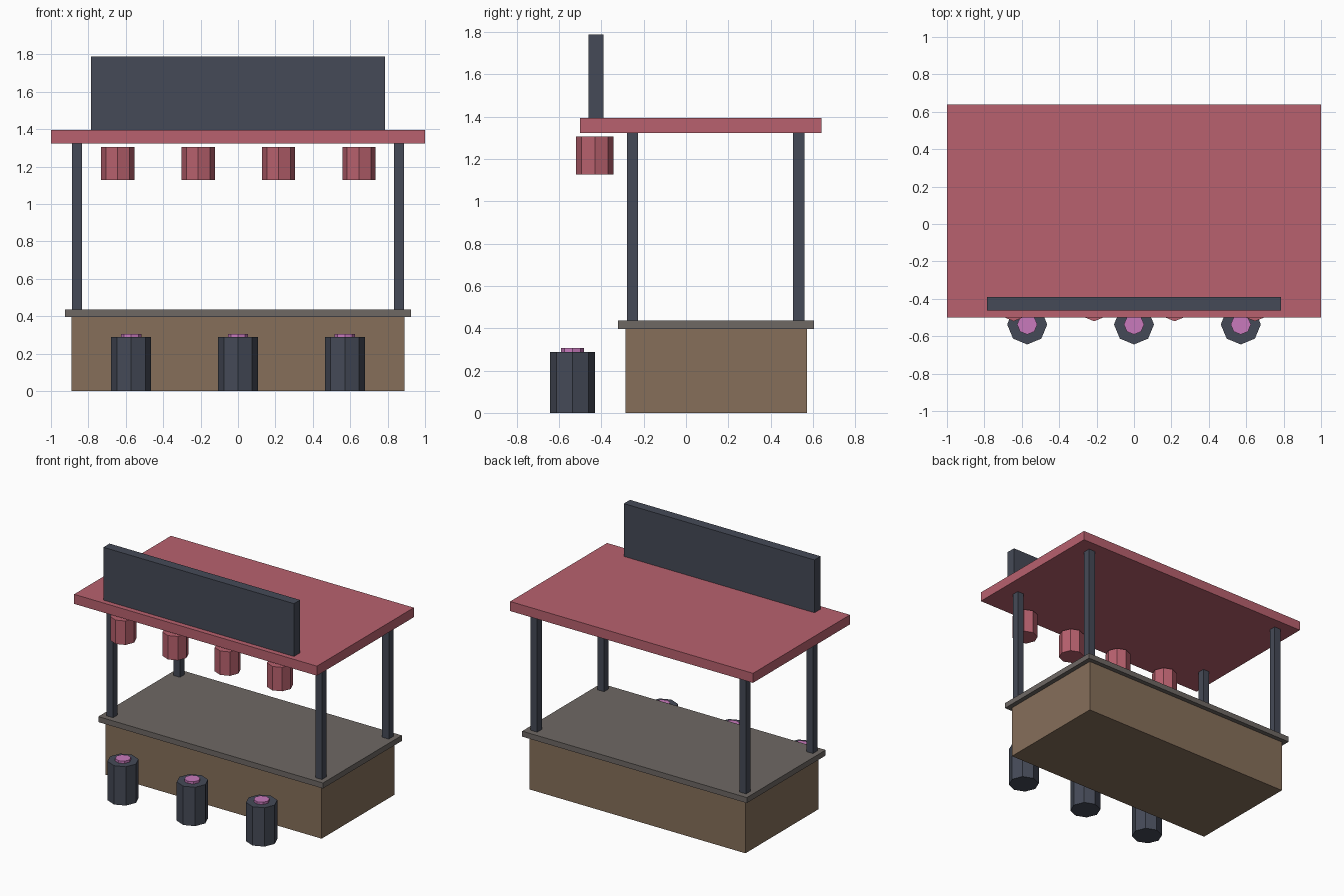
import bpy
import math

cube = bpy.data.objects.get("Cube")
if cube:
    bpy.data.objects.remove(cube, do_unlink=True)


def material(name, rgb):
    """Flat material from an 8-bit display colour."""
    linear = [((c / 255 + 0.055) / 1.055) ** 2.4 for c in rgb] + [1]
    mat = bpy.data.materials.new(name)
    mat.use_nodes = True
    mat.diffuse_color = linear
    bsdf = mat.node_tree.nodes["Principled BSDF"]
    bsdf.inputs["Base Color"].default_value = linear
    bsdf.inputs["Roughness"].default_value = 0.8
    return mat


RED = material("canopy red", (184, 97, 110))
SLATE = material("dark slate", (69, 74, 87))
WOOD = material("brown wood", (134, 111, 90))
GREY = material("counter grey", (110, 104, 100))
PINK = material("cushion pink", (200, 122, 188))


def finish(name, mat):
    obj = bpy.context.object
    obj.name = name
    obj.data.materials.append(mat)


def box(name, mat, x, y, z):
    """Box from (min, max) ranges on each axis."""
    spans = (x, y, z)
    bpy.ops.mesh.primitive_cube_add(size=1, location=[(a + b) / 2 for a, b in spans])
    bpy.context.object.scale = [b - a for a, b in spans]
    bpy.ops.object.transform_apply(location=False, rotation=False, scale=True)
    finish(name, mat)


def prism(name, mat, radius, x, y, z, turn=0):
    """Eight-sided upright prism."""
    bpy.ops.mesh.primitive_cylinder_add(
        vertices=8, radius=radius, depth=z[1] - z[0],
        location=(x, y, (z[0] + z[1]) / 2), rotation=(0, 0, turn))
    finish(name, mat)


# Counter
box("counter_base", WOOD, (-0.89, 0.89), (-0.287, 0.572), (0, 0.396))
box("counter_top", GREY, (-0.925, 0.925), (-0.322, 0.606), (0.396, 0.437))

# Posts, roof and sign board
for side, x in (("right", -0.86), ("left", 0.86)):
    for end, y in (("front", -0.253), ("back", 0.534)):
        box(f"{end}_{side}_post", SLATE, (x - 0.027, x + 0.027),
            (y - 0.027, y + 0.027), (0.437, 1.324))
box("roof", RED, (-1, 1), (-0.5, 0.64), (1.324, 1.395))
box("sign_board", SLATE, (-0.785, 0.785), (-0.462, -0.39), (1.395, 1.788))

# Hanging lanterns under the front edge
for i in range(4):
    prism(f"lantern_{i + 1}", RED, 0.089, -0.643 + i * 0.43, -0.431, (1.128, 1.306))

# Stools with small cushions
for i in range(3):
    x = (i - 1) * 0.571
    prism(f"stool_{i + 1}", SLATE, 0.107, x, -0.537, (0, 0.289))
    prism(f"stool_cushion_{i + 1}", PINK, 0.054, x, -0.537, (0.289, 0.306))
